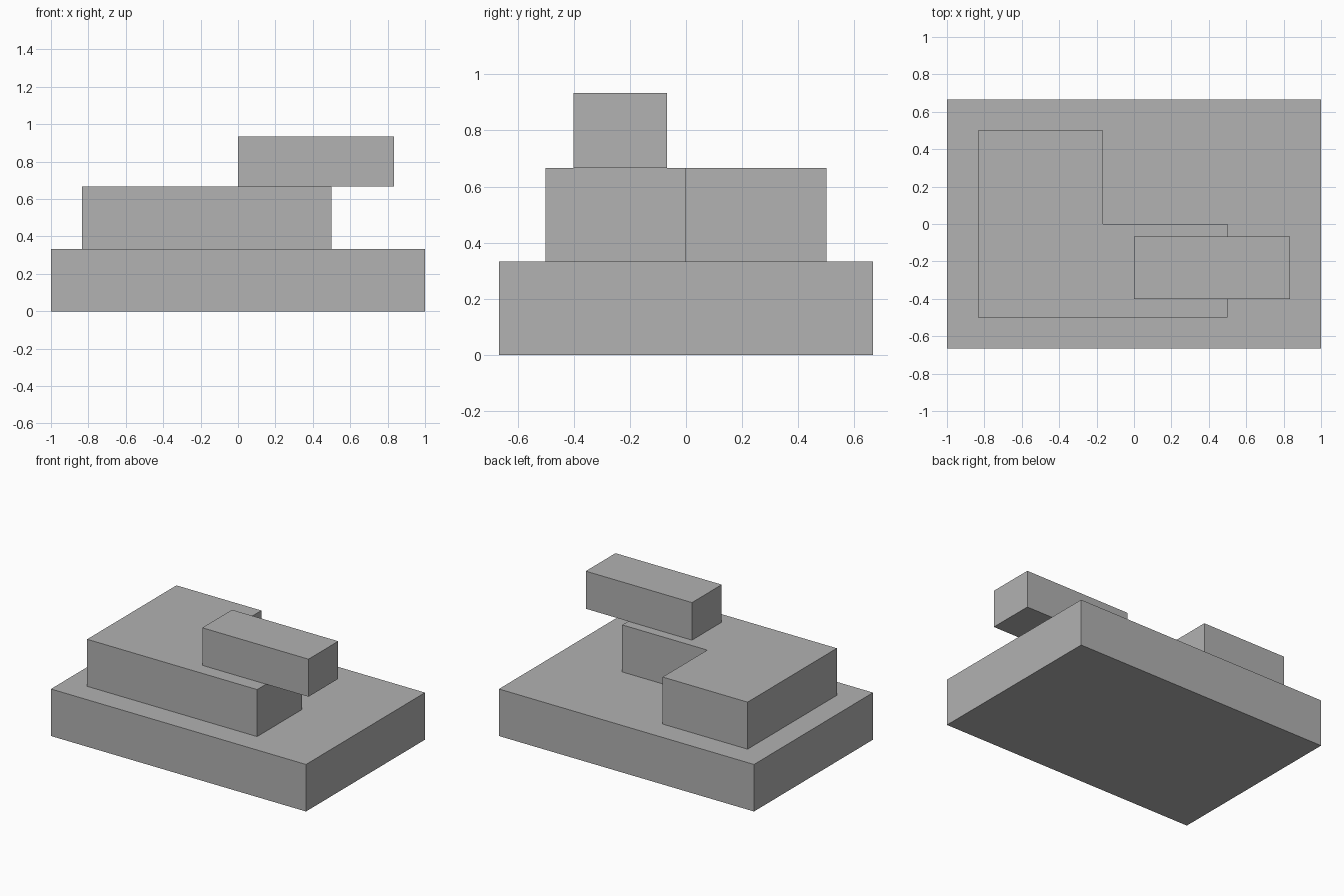
import bpy
import bmesh

cube = bpy.data.objects.get("Cube")
if cube:
    bpy.data.objects.remove(cube, do_unlink=True)

# Single plain grey for every part
grey = bpy.data.materials.new("plain_grey")
grey.use_nodes = True
colour = (0.445, 0.445, 0.445, 1)
grey.diffuse_color = colour
grey.node_tree.nodes["Principled BSDF"].inputs["Base Color"].default_value = colour


def slab(name, outline, bottom, top):
    """Extrude a flat outline upward into a solid slab."""
    bm = bmesh.new()
    face = bm.faces.new([bm.verts.new((x, y, bottom)) for x, y in outline])
    raised = bmesh.ops.extrude_face_region(bm, geom=[face], use_keep_orig=True)["geom"]
    verts = [v for v in raised if isinstance(v, bmesh.types.BMVert)]
    bmesh.ops.translate(bm, vec=(0, 0, top - bottom), verts=verts)
    bmesh.ops.recalc_face_normals(bm, faces=bm.faces)
    mesh = bpy.data.meshes.new(name)
    bm.to_mesh(mesh)
    bm.free()
    mesh.materials.append(grey)
    obj = bpy.data.objects.new(name, mesh)
    bpy.context.collection.objects.link(obj)
    return obj


def rectangle(x0, x1, y0, y1):
    return [(x0, y0), (x1, y0), (x1, y1), (x0, y1)]


third = 1 / 3

# Wide base slab
slab("base_slab", rectangle(-1, 1, -2 * third, 2 * third), 0, third)

# L-shaped middle storey, open at the back left
l_outline = [(-0.833, -0.5), (0.5, -0.5), (0.5, 0),
             (-0.167, 0), (-0.167, 0.5), (-0.833, 0.5)]
slab("middle_block", l_outline, third, 2 * third)

# Top bar overhanging the left end of the middle storey
slab("top_bar", rectangle(0, 0.833, -0.4, -0.067), 2 * third, 0.933)
